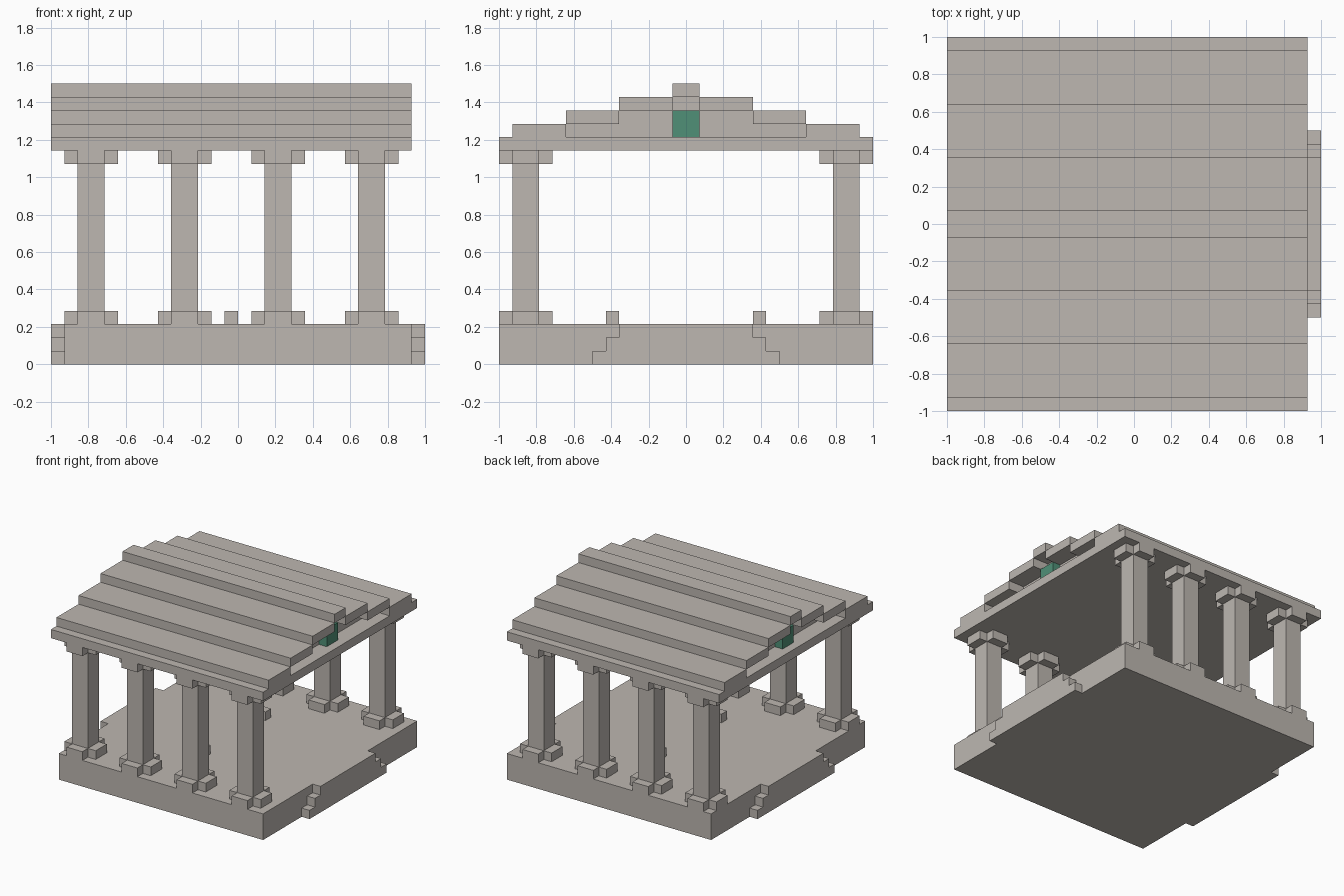
import bpy
import bmesh
from mathutils import Vector

cube = bpy.data.objects.get("Cube")
if cube:
    bpy.data.objects.remove(cube, do_unlink=True)

U = 1 / 14   # one block
MID = 14     # grid centre in blocks


def material(name, rgb):
    m = bpy.data.materials.new(name)
    m.use_nodes = True
    m.diffuse_color = (*rgb, 1)
    m.node_tree.nodes["Principled BSDF"].inputs["Base Color"].default_value = (*rgb, 1)
    return m


stone = material("pale_stone", (0.51, 0.475, 0.44))
green = material("green_ornament", (0.08, 0.28, 0.185))


def prism(name, outline, depth, mat=stone):
    """Extrude a planar outline, given in blocks, along a depth vector."""
    bm = bmesh.new()
    verts = [bm.verts.new(((x - MID) * U, (y - MID) * U, z * U)) for x, y, z in outline]
    face = bm.faces.new(verts)
    ext = bmesh.ops.extrude_face_region(bm, geom=[face], use_keep_orig=True)
    moved = [g for g in ext["geom"] if isinstance(g, bmesh.types.BMVert)]
    bmesh.ops.translate(bm, verts=moved, vec=Vector(depth) * U)
    bmesh.ops.recalc_face_normals(bm, faces=bm.faces)
    mesh = bpy.data.meshes.new(name)
    bm.to_mesh(mesh)
    bm.free()
    mesh.materials.append(mat)
    obj = bpy.data.objects.new(name, mesh)
    bpy.context.collection.objects.link(obj)
    return obj


def box(name, x, y, z, mat=stone):
    ring = [(x[0], y[0], z[0]), (x[1], y[0], z[0]), (x[1], y[1], z[0]), (x[0], y[1], z[0])]
    return prism(name, ring, (0, 0, z[1] - z[0]), mat)


def stepped(name, x, z0, half_widths):
    """Symmetric stepped wall, one block high per half width."""
    side = []
    for i, h in enumerate(half_widths):
        side += [(h, z0 + i), (h, z0 + i + 1)]
    loop = [(x[0], MID + h, z) for h, z in side]
    loop += [(x[0], MID - h, z) for h, z in reversed(side)]
    return prism(name, loop, (x[1] - x[0], 0, 0))


def cross(name, cx, cy, z):
    """Plus-shaped block, one block high."""
    quarter = [(2, -1), (2, 1), (1, 1)]
    loop = []
    for turn in range(4):
        loop += [(cx + a, cy + b, z) for a, b in quarter]
        quarter = [(-b, a) for a, b in quarter]
    return prism(name, loop, (0, 0, 1))


# Platform with stepped side entrances
box("platform", (1, 27), (0, 28), (0, 3))
for side, x in (("right", (0, 1)), ("left", (27, 28))):
    stepped(side + "_entrance_steps", x, 0, (7, 6, 5))

# Two rows of four columns, each with a low post behind it on the floor
for row, cy, post_y in (("front", 2, 8), ("back", 26, 19)):
    for i in range(4):
        cx = 3 + 7 * i
        tag = f"{row}_column_{i + 1}"
        cross(tag + "_base", cx, cy, 3)
        box(tag + "_shaft", (cx - 1, cx + 1), (cy - 1, cy + 1), (4, 15))
        cross(tag + "_capital", cx, cy, 15)
    box(row + "_floor_post", (13, 14), (post_y, post_y + 1), (3, 4))

# Ceiling slab and stepped roof planks
box("ceiling_slab", (0, 27), (0, 28), (16, 17))
for i in range(3):
    a, b = 1 + 4 * i, 5 + 4 * i
    box(f"front_roof_plank_{i + 1}", (0, 27), (a, b), (17 + i, 18 + i))
    box(f"back_roof_plank_{i + 1}", (0, 27), (28 - b, 28 - a), (17 + i, 18 + i))
box("roof_ridge", (0, 27), (13, 15), (20, 21))

# Recessed gable filling and its ornaments
stepped("gable_filling", (2, 25), 17, (9, 5, 1))
for side, x in (("right", (1, 2)), ("left", (25, 26))):
    box(side + "_gable_ornament", x, (13, 15), (17, 19), green)
